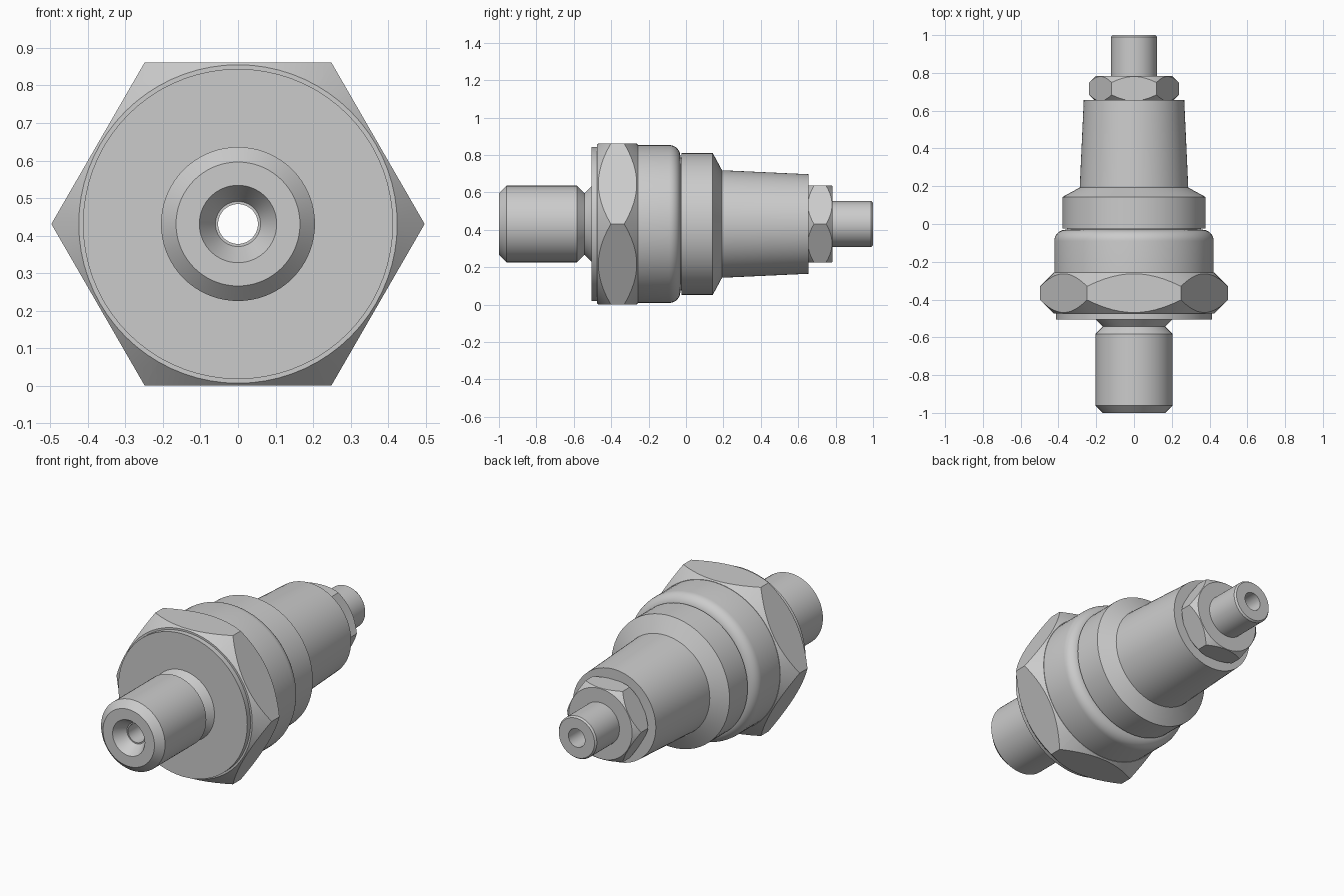
import bpy, bmesh
from math import cos, sin, pi, radians

if "Cube" in bpy.data.objects:
    bpy.data.objects.remove(bpy.data.objects["Cube"])

ZC = 0.431   # height of the common axis
SEG = 72


def finish(obj):
    bpy.ops.object.select_all(action='DESELECT')
    obj.select_set(True)
    bpy.context.view_layer.objects.active = obj
    bpy.ops.object.shade_smooth_by_angle(angle=radians(28))


def lathe(name, profile, segments=SEG, smooth=True):
    """Revolve a closed (y, radius) loop around the y axis."""
    bm = bmesh.new()
    rings = []
    for i in range(segments):
        a = 2 * pi * i / segments
        rings.append([bm.verts.new((r * cos(a), y, ZC + r * sin(a))) for y, r in profile])
    n = len(profile)
    for i in range(segments):
        p, q = rings[i], rings[(i + 1) % segments]
        for j in range(n):
            k = (j + 1) % n
            bm.faces.new((p[j], p[k], q[k], q[j]))
    bmesh.ops.recalc_face_normals(bm, faces=bm.faces)
    mesh = bpy.data.meshes.new(name)
    bm.to_mesh(mesh)
    bm.free()
    obj = bpy.data.objects.new(name, mesh)
    bpy.context.collection.objects.link(obj)
    if smooth:
        finish(obj)
    return obj


def hex_nut(name, y0, y1, radius, face_r, cham, bore):
    """Hexagonal ring whose corners are trimmed by a chamfered disc."""
    nut = lathe(name, [(y0, bore), (y0, radius), (y1, radius), (y1, bore)], 6, False)
    big = face_r + cham
    e = 0.02
    trim = lathe(name + "_trim", [
        (y0 - e, bore - 0.02), (y0 - e, face_r - e), (y0 + cham, big),
        (y1 - cham, big), (y1 + e, face_r - e), (y1 + e, bore - 0.02)], SEG, False)
    mod = nut.modifiers.new("corner_chamfer", 'BOOLEAN')
    mod.operation = 'INTERSECT'
    mod.solver = 'EXACT'
    mod.object = trim
    bpy.context.view_layer.objects.active = nut
    bpy.ops.object.modifier_apply(modifier=mod.name)
    bpy.data.objects.remove(trim)
    finish(nut)
    return nut


# Core: front stud, through bore with countersink, rear stem
lathe("bored_core", [
    (-1.0, 0.103), (-1.0, 0.165), (-0.96, 0.205), (-0.583, 0.205), (-0.543, 0.165),
    (-0.503, 0.205), (-0.45, 0.205), (-0.45, 0.122), (0.99, 0.122), (1.0, 0.114),
    (1.0, 0.053), (-0.93, 0.053), (-0.93, 0.06)])

# Flange washer in front of the large hexagon
lathe("front_washer", [(-0.505, 0.10), (-0.505, 0.413), (-0.46, 0.413), (-0.46, 0.10)])

# Large and small wrench hexagons
hex_nut("large_hexagon", -0.475, -0.257, 0.497, 0.424, 0.08, 0.10)
hex_nut("small_hexagon", 0.65, 0.783, 0.237, 0.203, 0.036, 0.10)

# Collar with a rounded rear shoulder
shoulder = [(-0.09 + 0.06 * sin(t), 0.362 + 0.06 * cos(t))
            for t in (pi / 2 * i / 8 for i in range(9))]
lathe("rounded_collar", [(-0.28, 0.10), (-0.28, 0.422)] + shoulder + [(-0.03, 0.10)])

# Narrow groove between collar and ring
lathe("groove", [(-0.05, 0.10), (-0.05, 0.355), (0.0, 0.355), (0.0, 0.10)])

# Ring with chamfer running into the sleeve
lathe("stepped_ring", [(-0.023, 0.10), (-0.023, 0.379), (0.143, 0.379),
                       (0.193, 0.287), (0.193, 0.10)])

# Tapered sleeve
lathe("tapered_sleeve", [(0.18, 0.10), (0.18, 0.288), (0.656, 0.266), (0.656, 0.10)])
